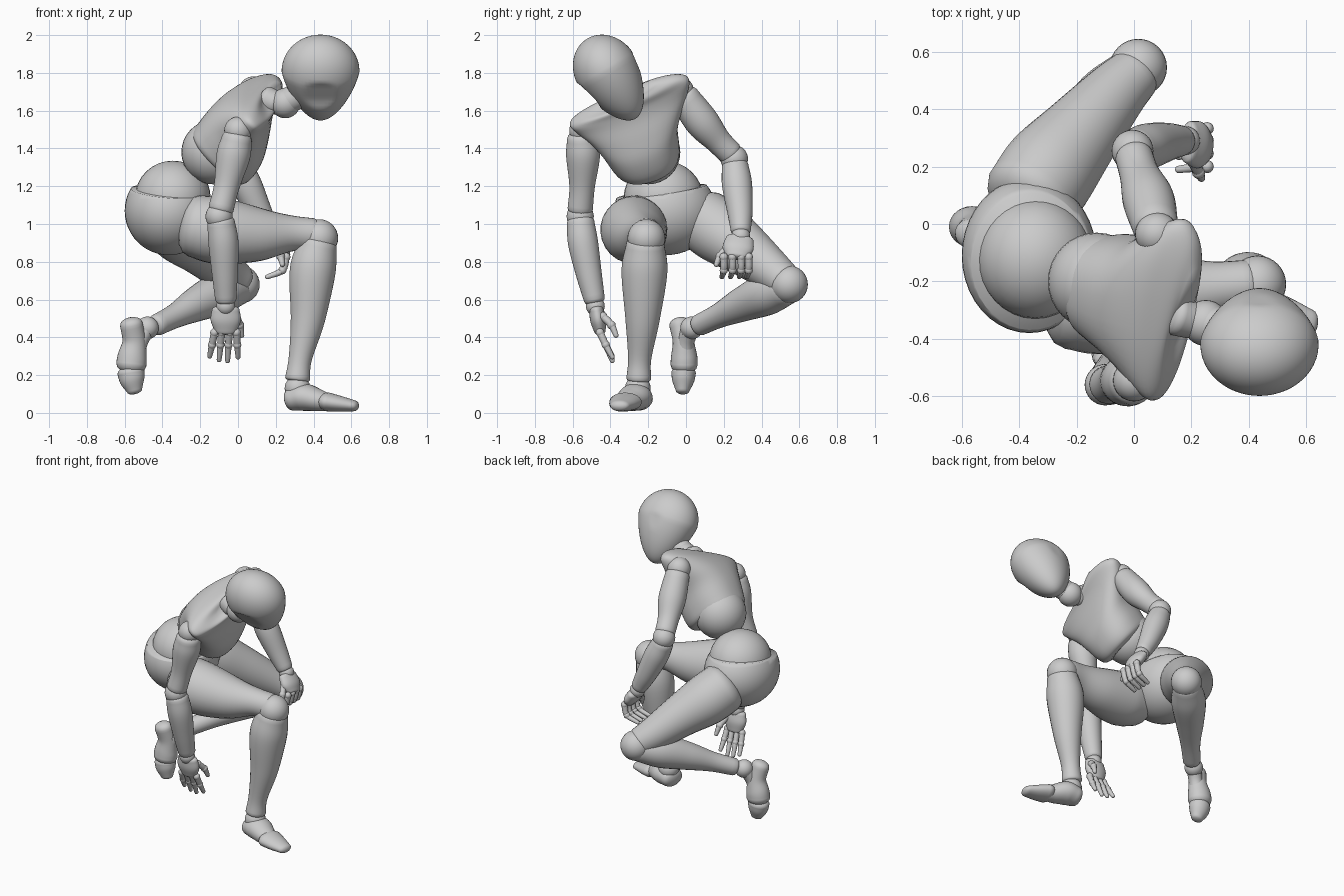
import bpy, bmesh, math
from mathutils import Vector, Matrix

SIDES = 28


def finish(name, bm):
    bmesh.ops.recalc_face_normals(bm, faces=bm.faces[:])
    me = bpy.data.meshes.new(name)
    bm.to_mesh(me)
    bm.free()
    ob = bpy.data.objects.new(name, me)
    bpy.context.collection.objects.link(ob)
    for p in me.polygons:
        p.use_smooth = True
    return ob


def skin(name, rings):
    bm = bmesh.new()
    vs = [[bm.verts.new(p) for p in r] for r in rings]
    n = len(rings[0])
    for a, b in zip(vs, vs[1:]):
        for i in range(n):
            bm.faces.new((a[i], a[(i + 1) % n], b[(i + 1) % n], b[i]))
    bm.faces.new(vs[0])
    bm.faces.new(vs[-1])
    return finish(name, bm)


def spline(pts, steps):
    # Catmull-Rom through tuples of any length
    P = [Vector(p) for p in pts]
    P = [2 * P[0] - P[1]] + P + [2 * P[-1] - P[-2]]
    out = []
    for i in range(1, len(P) - 2):
        a, b, c, d = P[i - 1:i + 3]
        for k in range(steps):
            t = k / steps
            out.append(0.5 * (2 * b + (c - a) * t + (2 * a - 5 * b + 4 * c - d) * t * t
                              + (3 * b - a - 3 * c + d) * t ** 3))
    return out + [P[-2]]


def tube(name, pts, width=1.0, up=(1, -1, 0), cap=0.5, sides=SIDES, steps=6):
    # pts: (x, y, z, radius); rounded ends
    S = spline(pts, steps)
    C, R = [p.to_3d() for p in S], [p[3] for p in S]
    T = [(C[min(i + 1, len(C) - 1)] - C[max(i - 1, 0)]).normalized() for i in range(len(C))]
    angs = [math.radians(a) for a in (85, 65, 45, 25)]
    data = [(C[0] - T[0] * cap * R[0] * math.sin(a), T[0], R[0] * math.cos(a)) for a in angs]
    data += list(zip(C, T, R))
    data += [(C[-1] + T[-1] * cap * R[-1] * math.sin(a), T[-1], R[-1] * math.cos(a)) for a in reversed(angs)]
    rings = []
    for c, t, r in data:
        s = Vector(up).cross(t).normalized()
        n = t.cross(s)
        rings.append([c + s * r * width * math.cos(k * math.tau / sides) + n * r * math.sin(k * math.tau / sides)
                      for k in range(sides)])
    return skin(name, rings)


def ball(name, c, r, seg=32):
    r = r if isinstance(r, tuple) else (r, r, r)
    bm = bmesh.new()
    bmesh.ops.create_uvsphere(bm, u_segments=seg, v_segments=seg // 2, radius=1,
                              matrix=Matrix.Translation(c) @ Matrix.Diagonal((*r, 1)))
    return finish(name, bm)


def finger(name, a, b, c, r=0.018):
    tube(name, [(*a, r), (*b, r * 0.9), (*c, r * 0.65)], sides=12, steps=4, cap=0.9)
    ball(name + "_knuckle", a, r * 1.15, 12)
    ball(name + "_joint", b, r * 1.1, 12)


# Head: egg with flattened face planes, narrowing to the chin
bm = bmesh.new()
bmesh.ops.create_uvsphere(bm, u_segments=56, v_segments=40, radius=1)
axis, side = Vector((0, 0.52, -0.854)), Vector((0, -0.854, -0.52))
for v in bm.verts:
    x, p, s = v.co
    if s > 0:
        x *= 1 - 0.3 * s
        p *= 1 - 0.2 * s
    p *= 0.17
    ramp = min(1, max(0, (s + 0.25) / 0.6))
    p = max(-0.175 + 0.025 * ramp, min(0.175 - 0.047 * ramp, p))
    v.co = Vector((0.437, -0.42, 1.81)) + Vector((x * 0.206, 0, 0)) + side * p + axis * s * (0.295 if s > 0 else 0.2)
finish("head", bm)
tube("neck", [(0.15, -0.32, 1.66, 0.07), (0.2, -0.335, 1.64, 0.065)])
ball("neck_ball", (0.25, -0.345, 1.64), 0.08)
tube("neck_top", [(0.26, -0.35, 1.65, 0.07), (0.34, -0.37, 1.69, 0.07)])

# Chest shell: wide at the shoulders, deep at the ribs
U = Vector((0.70, -0.25, 0.66)).normalized()
L = Vector((0.17, 0.91, 0.38))
L = (L - U * L.dot(U)).normalized()
F = L.cross(U)
O = Vector((-0.1, -0.21, 1.35))
# height, half width, front, back, sideways shift
profile = [(-0.02, 0.13, 0.15, -0.15, 0), (0.0, 0.175, 0.185, -0.195, 0), (0.06, 0.195, 0.195, -0.21, 0),
           (0.16, 0.22, 0.17, -0.222, 0.0), (0.25, 0.27, 0.115, -0.215, 0.01), (0.33, 0.325, 0.055, -0.185, 0.015),
           (0.385, 0.335, 0.025, -0.145, 0.015), (0.425, 0.26, 0.015, -0.11, 0.025), (0.44, 0.12, -0.01, -0.08, 0.04)]
rings = []
for u, w, f, b, m in spline(profile, 4):
    ring = []
    for k in range(48):
        a = k * math.tau / 48
        cs, sn = math.cos(a), math.sin(a)
        e = 0.85
        lx = math.copysign(abs(cs) ** e, cs)
        fy = math.copysign(abs(sn) ** e, sn)
        ring.append(O + U * (u + 0.04 * lx * max(0, u) / 0.4) + L * (m + w * lx) + F * ((f + b) / 2 + (f - b) / 2 * fy))
    rings.append(ring)
skin("chest", rings)

# Torso balls and pelvis
ball("rib_ball", (-0.13, -0.2, 1.38), 0.17)
ball("abdomen", (-0.345, -0.12, 1.14), (0.2, 0.21, 0.195))
bm = bmesh.new()
bmesh.ops.create_uvsphere(bm, u_segments=40, v_segments=24, radius=1,
                          matrix=Matrix.Translation((-0.365, -0.11, 1.07)) @ Matrix.Diagonal((0.235, 0.27, 0.235, 1)))
cut = bmesh.ops.bisect_plane(bm, geom=bm.verts[:] + bm.edges[:] + bm.faces[:], plane_co=(-0.36, -0.11, 1.175),
                             plane_no=(0.08, -0.15, 1), clear_outer=True)
bmesh.ops.holes_fill(bm, edges=[e for e in bm.edges if e.is_boundary])
finish("pelvis", bm)

# Right leg, foot planted
tube("right_thigh", [(-0.23, -0.27, 0.99, 0.165), (-0.1, -0.275, 0.965, 0.177), (0.1, -0.25, 0.945, 0.145),
                     (0.28, -0.225, 0.95, 0.096), (0.4, -0.21, 0.945, 0.085)])
ball("right_knee", (0.43, -0.21, 0.925), 0.1)
tube("right_shin", [(0.425, -0.215, 0.9, 0.1), (0.395, -0.22, 0.75, 0.122), (0.37, -0.23, 0.5, 0.092),
                    (0.33, -0.245, 0.29, 0.062), (0.315, -0.25, 0.18, 0.066)], cap=0.3)
ball("right_ankle", (0.315, -0.255, 0.13), 0.068)
tube("right_foot", [(0.285, -0.25, 0.073, 0.062), (0.35, -0.27, 0.083, 0.072), (0.42, -0.3, 0.068, 0.06),
                    (0.47, -0.315, 0.056, 0.048)], width=1.25, up=(0, 0, 1), cap=0.6)
tube("right_toes", [(0.475, -0.32, 0.058, 0.05), (0.54, -0.335, 0.048, 0.042), (0.61, -0.35, 0.038, 0.03)],
     width=1.75, up=(0, 0, 1), cap=1)

# Left leg, folded and raised on the toes
tube("left_thigh", [(-0.36, 0.09, 1.02, 0.168), (-0.29, 0.19, 0.95, 0.168), (-0.19, 0.31, 0.865, 0.142),
                    (-0.07, 0.45, 0.755, 0.112), (0.0, 0.52, 0.7, 0.095)])
ball("left_knee", (0.015, 0.545, 0.68), 0.1)
tube("left_shin", [(0.0, 0.53, 0.66, 0.09), (-0.1, 0.43, 0.63, 0.112), (-0.22, 0.3, 0.575, 0.092),
                   (-0.33, 0.175, 0.515, 0.065), (-0.43, 0.07, 0.465, 0.057)])
ball("left_ankle", (-0.48, 0.03, 0.45), 0.06)
tube("left_foot", [(-0.565, -0.035, 0.47, 0.06), (-0.55, -0.015, 0.38, 0.062), (-0.56, -0.01, 0.3, 0.077),
                   (-0.565, -0.01, 0.255, 0.08)], width=0.9, up=(1, 0, 0), cap=0.6)
tube("left_instep", [(-0.48, 0.03, 0.46, 0.05), (-0.52, 0.0, 0.38, 0.045), (-0.545, -0.01, 0.3, 0.05)])
tube("left_toes", [(-0.567, -0.012, 0.215, 0.072), (-0.56, -0.015, 0.17, 0.065), (-0.548, -0.018, 0.12, 0.042)],
     width=0.9, up=(1, 0, 0))

# Right arm hanging
ball("right_shoulder", (0.0, -0.545, 1.495), 0.073)
tube("right_upper_arm", [(-0.005, -0.55, 1.455, 0.08), (-0.025, -0.545, 1.36, 0.09), (-0.06, -0.55, 1.2, 0.068),
                         (-0.09, -0.56, 1.08, 0.067)])
ball("right_elbow", (-0.1, -0.56, 1.04), 0.072)
tube("right_forearm", [(-0.09, -0.558, 1.01, 0.073), (-0.077, -0.545, 0.9, 0.08), (-0.07, -0.515, 0.74, 0.069),
                       (-0.065, -0.485, 0.6, 0.056)])
ball("right_wrist", (-0.065, -0.48, 0.565), 0.05)
tube("right_palm", [(-0.065, -0.475, 0.55, 0.038), (-0.065, -0.465, 0.49, 0.042), (-0.066, -0.455, 0.43, 0.03)],
     width=1.9, up=(0, 1, 0))
for i, (b, t, z) in enumerate([(-0.125, -0.15, 0.3), (-0.086, -0.1, 0.28), (-0.046, -0.055, 0.275), (-0.008, 0.0, 0.295)]):
    finger(f"right_finger_{i}", (b, -0.455, 0.425), ((b + t) / 2, -0.425, 0.36), (t, -0.39, z), 0.02)
finger("right_thumb", (-0.01, -0.44, 0.51), (0.01, -0.395, 0.465), (0.02, -0.37, 0.41), 0.021)

# Left arm bent, hand over the knee
ball("left_shoulder", (0.08, -0.035, 1.705), 0.076)
tube("left_upper_arm", [(0.075, -0.01, 1.67, 0.08), (0.05, 0.085, 1.54, 0.09), (0.02, 0.17, 1.44, 0.07),
                        (0.0, 0.235, 1.375, 0.066)])
ball("left_elbow", (-0.005, 0.255, 1.345), 0.073)
tube("left_forearm", [(0.0, 0.26, 1.31, 0.07), (0.045, 0.27, 1.21, 0.08), (0.11, 0.285, 1.07, 0.068),
                      (0.165, 0.29, 0.965, 0.053)])
ball("left_wrist", (0.18, 0.29, 0.935), 0.05)
tube("left_palm", [(0.19, 0.285, 0.92, 0.038), (0.225, 0.275, 0.87, 0.042), (0.25, 0.268, 0.83, 0.03)],
     width=1.95, up=(1, 0, 0.6))
for i, y in enumerate((0.2, 0.246, 0.292, 0.332)):
    finger(f"left_finger_{i}", (0.255, y, 0.825), (0.235, y, 0.755), (0.155, y - 0.01, 0.72), 0.02)
finger("left_thumb", (0.21, 0.215, 0.87), (0.225, 0.18, 0.83), (0.235, 0.16, 0.785), 0.021)
